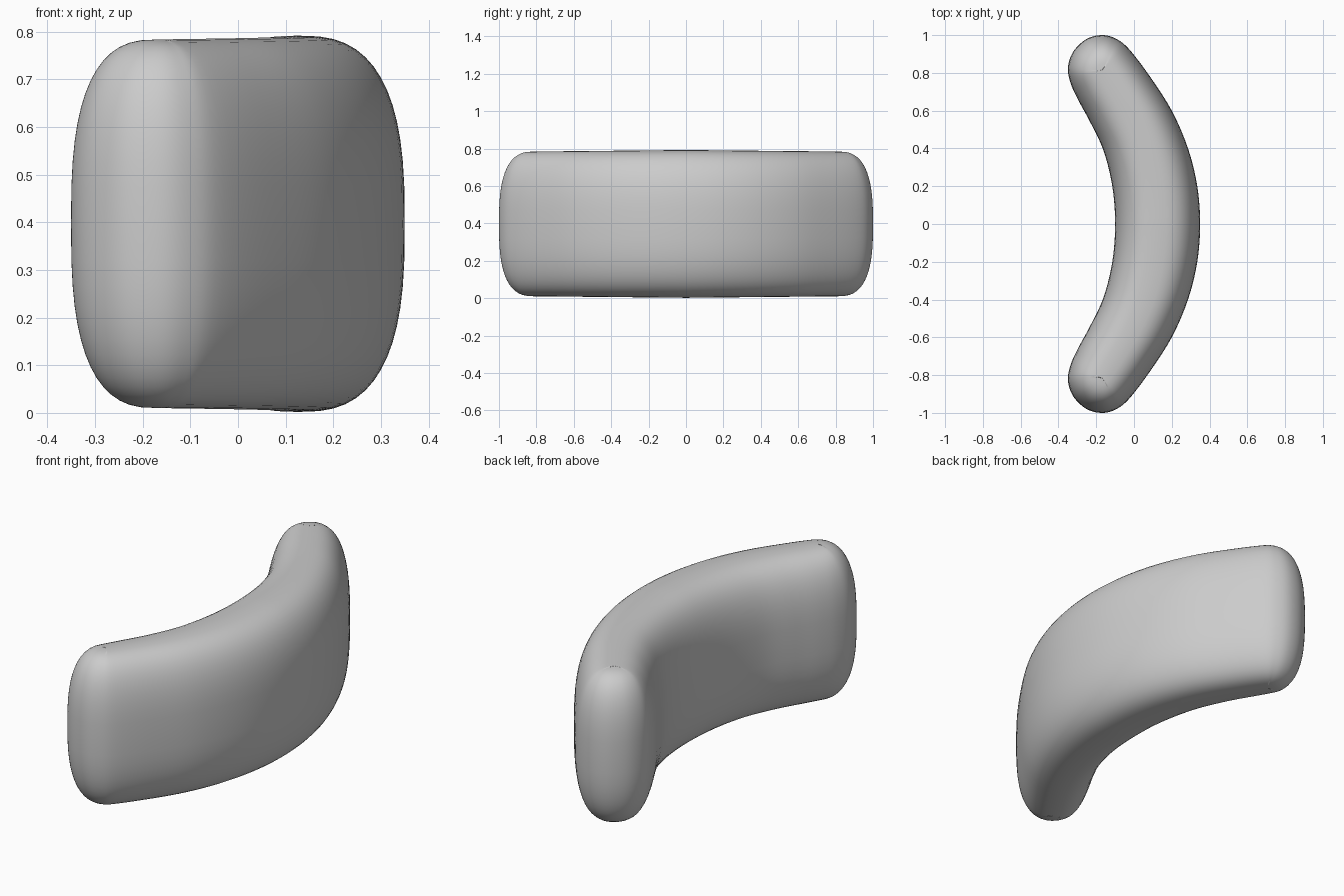
import bpy, bmesh, math
from mathutils import Vector

if "Cube" in bpy.data.objects:
    bpy.data.objects.remove(bpy.data.objects["Cube"])

# Half of the plan: edge points paired with points of the centre line
END = (-.165, .81)
SPINE = [(.125, 0), (.11, .2), (.064, .395), (-.012, .572), (-.11, .73)]
EDGE = [(.35, 0), (.335, .2), (.286, .4), (.2, .6), (.078, .79),
        (-.03, .93), (-.1, .983), (-.17, 1), (-.25, .98), (-.32, .915), (-.35, .83), (-.337, .75),
        (-.3, .665), (-.235, .545), (-.162, .39), (-.115, .2), (-.1, 0)]
spine_half = SPINE + [END] * 7 + SPINE[::-1]


def closed_loop(half):
    mirrored = [(x, -y) for x, y in half[-2:0:-1]]
    return [Vector(p) for p in half + mirrored]


def smooth_loop(points, steps=5):
    n, out = len(points), []
    for i in range(n):
        a, b, c, d = (points[(i + k) % n] for k in (-1, 0, 1, 2))
        for s in range(steps):
            t = s / steps
            out.append(.5 * (2 * b + (c - a) * t + (2 * a - 5 * b + 4 * c - d) * t * t
                             + (3 * b - a - 3 * c + d) * t ** 3))
    return out


edge = smooth_loop(closed_loop(EDGE))
spine = smooth_loop(closed_loop(spine_half))

# Curved cushion: shrink the outline towards the centre line with a superellipse profile
bm = bmesh.new()
rings, LEVELS, POWER = [], 28, 2 / 2.75
for j in range(LEVELS + 1):
    a = math.pi * (j / LEVELS - .5)
    k = max(0, math.cos(a)) ** POWER if 0 < j < LEVELS else 0
    u = math.copysign(abs(math.sin(a)) ** POWER, a)
    ring = []
    for e, s in zip(edge, spine):
        p = s + (e - s) * k
        half_height = .395 - .01 * abs(s.y)
        ring.append(bm.verts.new((p.x, p.y, .397 + half_height * u)))
    rings.append(ring)
n = len(edge)
for lo, hi in zip(rings, rings[1:]):
    for i in range(n):
        m = (i + 1) % n
        bm.faces.new((lo[i], lo[m], hi[m], hi[i]))
bmesh.ops.remove_doubles(bm, verts=bm.verts, dist=.0005)
bmesh.ops.recalc_face_normals(bm, faces=bm.faces)
for f in bm.faces:
    f.smooth = True

mesh = bpy.data.meshes.new("curved_cushion")
bm.to_mesh(mesh)
bm.free()
bpy.context.collection.objects.link(bpy.data.objects.new("curved_cushion", mesh))
